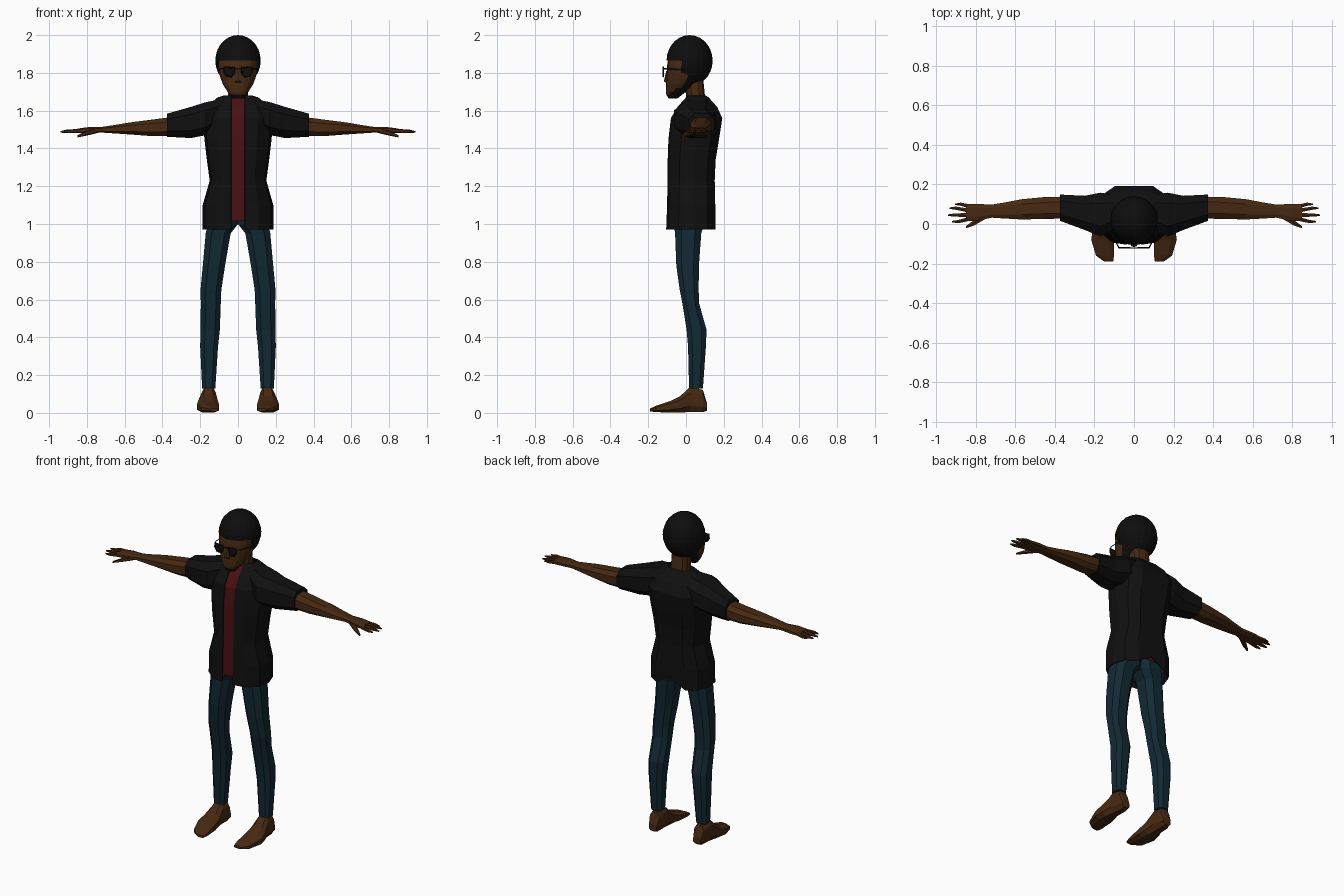
import bpy, bmesh, math
from mathutils import Vector

old = bpy.data.objects.get("Cube")
if old:
    bpy.data.objects.remove(old)


def material(name, rgb):
    m = bpy.data.materials.new(name)
    m.use_nodes = True
    m.diffuse_color = (*rgb, 1)
    bsdf = next(n for n in m.node_tree.nodes if n.type == 'BSDF_PRINCIPLED')
    bsdf.inputs["Base Color"].default_value = (*rgb, 1)
    bsdf.inputs["Roughness"].default_value = 0.9
    return m


skin = material("brown skin", (0.062, 0.022, 0.006))
black = material("black cloth", (0.005, 0.005, 0.005))
hair_black = material("black hair", (0.004, 0.004, 0.004))
red = material("dark red cloth", (0.068, 0.005, 0.006))
denim = material("blue denim", (0.006, 0.022, 0.034))
lens_dark = material("dark lens", (0.006, 0.004, 0.003))


def section(axis, pos, a0, a1, b0, b1, n=8, power=0.75):
    """Rounded box outline across the given axis; a and b are the other two axes."""
    pts = []
    for i in range(n):
        t = 2 * math.pi * (i + 0.5) / n
        c, s = math.cos(t), math.sin(t)
        a = (a0 + a1) / 2 + (a1 - a0) / 2 * math.copysign(abs(c) ** power, c)
        b = (b0 + b1) / 2 + (b1 - b0) / 2 * math.copysign(abs(s) ** power, s)
        p = [a, b]
        p.insert(axis, pos)
        pts.append(Vector(p))
    return pts


def loft(name, rings, mats, side=1, closed=True, caps=True, rule=None):
    """Skin a list of equal outlines; side=-1 mirrors to the other half."""
    bm = bmesh.new()
    rows = [[bm.verts.new((p.x * side, p.y, p.z)) for p in r] for r in rings]
    n = len(rows[0])
    for low, high in zip(rows, rows[1:]):
        for i in range(n if closed else n - 1):
            j = (i + 1) % n
            bm.faces.new((low[i], low[j], high[j], high[i]))
    if caps:
        bm.faces.new(rows[0])
        bm.faces.new(rows[-1])
        bmesh.ops.recalc_face_normals(bm, faces=bm.faces)
    if rule:
        for f in bm.faces:
            f.material_index = rule(f.calc_center_median())
    me = bpy.data.meshes.new(name)
    bm.to_mesh(me)
    bm.free()
    for m in mats:
        me.materials.append(m)
    ob = bpy.data.objects.new(name, me)
    bpy.context.collection.objects.link(ob)
    return ob


def tube(name, pts, radius, mat, cyclic=False):
    cu = bpy.data.curves.new(name, 'CURVE')
    cu.dimensions = '3D'
    cu.bevel_depth = radius
    cu.bevel_resolution = 0
    cu.use_fill_caps = True
    sp = cu.splines.new('POLY')
    sp.points.add(len(pts) - 1)
    for q, p in zip(sp.points, pts):
        q.co = (*p, 1)
    sp.use_cyclic_u = cyclic
    cu.materials.append(mat)
    ob = bpy.data.objects.new(name, cu)
    bpy.context.collection.objects.link(ob)
    return ob


# Torso profile: height, half width, front, back
torso = [(0.97, 0.187, -0.105, 0.155), (1.1, 0.187, -0.1, 0.155),
         (1.23, 0.15, -0.098, 0.152), (1.34, 0.165, -0.097, 0.157),
         (1.45, 0.178, -0.093, 0.175), (1.56, 0.185, -0.08, 0.192),
         (1.62, 0.165, -0.045, 0.165), (1.67, 0.108, 0.0, 0.12),
         (1.68, 0.075, 0.012, 0.105)]
GAP = 0.036


def shirt_ring(z, w, y0, y1):
    """Outline open at the front, running from the left edge round the back."""
    shape = [(0.58, 0.04), (0.93, 0.25), (1, 0.55), (0.86, 0.84), (0.52, 1)]
    half = [(GAP, y0)] + [(w * a, y0 + (y1 - y0) * b) for a, b in shape]
    full = half + [(0, y1)] + [(-x, y) for x, y in reversed(half)]
    return [Vector((x, y, z)) for x, y in full]


# Open short-sleeved shirt with a raised hem at the middle of the back
rings = [shirt_ring(*t) for t in torso]
for p in rings[0]:
    if p.y > 0:
        p.z += 0.06 * max(0, 1 - abs(p.x) / 0.1)
shirt = loft("open_shirt", rings, [black], closed=False, caps=False)
thick = shirt.modifiers.new("cloth", 'SOLIDIFY')
thick.thickness = 0.005
thick.offset = -1

# Red undershirt seen through the opening
inner = [(1.02, 0.185, -0.1, 0.155)] + torso[1:-1]
loft("undershirt", [shirt_ring(z - 0.005, w * 0.9, a + 0.004, b - 0.02)
                    for z, w, a, b in inner], [red], caps=False)

# Neck
loft("neck", [section(2, z, -w, w, a, b, 10) for z, w, a, b in
              [(1.6, 0.065, 0.01, 0.11), (1.68, 0.056, 0.0, 0.1),
               (1.78, 0.055, -0.01, 0.09)]], [skin])

# Head with a beard along the jaw and hairline behind the cheeks
head_rings = [(1.665, 0.03, -0.092, -0.045), (1.685, 0.045, -0.104, -0.02),
              (1.7, 0.056, -0.107, 0.0), (1.72, 0.069, -0.107, 0.03),
              (1.74, 0.081, -0.106, 0.05), (1.77, 0.093, -0.104, 0.075),
              (1.8, 0.101, -0.102, 0.09), (1.84, 0.105, -0.1, 0.1),
              (1.88, 0.102, -0.093, 0.1), (1.94, 0.06, -0.04, 0.08)]


def bearded(c):
    jaw = c.z < 1.69 + 0.5 * (c.y + 0.09)
    return int(jaw or c.y > -0.005 or c.z > 1.9)


loft("head", [section(2, z, -w, w, a, b, 18, 0.85) for z, w, a, b in head_rings],
     [skin, hair_black], rule=bearded)
loft("nose", [section(2, z, -w, w, a, -0.09, 6) for z, w, a in
              [(1.748, 0.016, -0.108), (1.757, 0.018, -0.117),
               (1.81, 0.008, -0.105)]], [skin])

# Hair: a rounded cap cut away over the face
bm = bmesh.new()
bmesh.ops.create_uvsphere(bm, u_segments=20, v_segments=14, radius=1)
for v in bm.verts:
    v.co = Vector((v.co.x * 0.12, v.co.y * 0.122 + 0.019, v.co.z * 0.135 + 1.865))
face_area = [f for f in bm.faces if f.calc_center_median().y < -0.005
             and f.calc_center_median().z < 1.872]
bmesh.ops.delete(bm, geom=face_area, context='FACES')
me = bpy.data.meshes.new("hair")
bm.to_mesh(me)
bm.free()
me.materials.append(hair_black)
hair = bpy.data.objects.new("hair", me)
bpy.context.collection.objects.link(hair)

# Glasses bridge
tube("glasses_bridge", [(-0.02, -0.121, 1.82), (0.02, -0.121, 1.82)], 0.003, black)

for side, tag in ((1, "left"), (-1, "right")):
    # Lens, rim and temple
    outline = [(0.018, 1.828), (0.074, 1.832), (0.076, 1.805),
               (0.06, 1.782), (0.035, 1.78), (0.02, 1.798)]
    rim = [Vector((x, -0.121, z)) for x, z in outline]
    loft(tag + "_lens", [rim, [p + Vector((0, 0.003, 0)) for p in rim]],
         [lens_dark], side)
    tube(tag + "_rim", [(p.x * side, p.y, p.z) for p in rim], 0.004, black, True)
    tube(tag + "_temple", [(0.076 * side, -0.121, 1.822), (0.092 * side, -0.09, 1.822),
                           (0.107 * side, 0.0, 1.815)], 0.003, black)

    # Sleeve: along x, then front, back, bottom, top
    sleeve = [(0.08, -0.02, 0.15, 1.52, 1.668), (0.17, -0.07, 0.165, 1.465, 1.65),
              (0.25, -0.035, 0.148, 1.45, 1.625), (0.375, 0.012, 0.153, 1.458, 1.588)]
    loft(tag + "_sleeve", [section(0, *s) for s in sleeve], [black], side)

    # Arm and palm
    arm = [(0.33, 0.025, 0.142, 1.465, 1.572), (0.45, 0.022, 0.14, 1.462, 1.556),
           (0.57, 0.02, 0.128, 1.472, 1.54), (0.65, 0.025, 0.112, 1.478, 1.526),
           (0.72, 0.03, 0.1, 1.483, 1.515), (0.79, 0.014, 0.104, 1.48, 1.514),
           (0.85, 0.012, 0.103, 1.48, 1.506)]
    loft(tag + "_arm", [section(0, *s) for s in arm], [skin], side)

    # Fingers and thumb: root y, tip x, tip y
    for k, (y, tx, ty) in enumerate([(0.091, 0.905, 0.1), (0.069, 0.932, 0.08),
                                     (0.046, 0.94, 0.045), (0.024, 0.92, 0.012)]):
        loft(f"{tag}_finger_{k + 1}",
             [section(0, 0.84, y - 0.011, y + 0.011, 1.482, 1.504, 6),
              section(0, tx - 0.03, ty - 0.009, ty + 0.009, 1.481, 1.499, 6),
              section(0, tx, ty - 0.004, ty + 0.004, 1.484, 1.492, 6)], [skin], side)
    loft(tag + "_thumb", [section(0, 0.75, 0.025, 0.055, 1.48, 1.508, 6),
                          section(0, 0.81, -0.01, 0.02, 1.466, 1.49, 6),
                          section(0, 0.85, -0.022, -0.01, 1.458, 1.47, 6)], [skin], side)

    # Trouser leg: height, inner, outer, front, back
    leg = [(1.07, -0.01, 0.14, -0.075, 0.11), (1.0, -0.005, 0.165, -0.07, 0.1),
           (0.95, 0.035, 0.175, -0.062, 0.085), (0.78, 0.065, 0.19, -0.055, 0.072),
           (0.65, 0.085, 0.202, -0.036, 0.07), (0.58, 0.088, 0.2, -0.022, 0.072),
           (0.44, 0.093, 0.202, 0.0, 0.112), (0.35, 0.103, 0.203, 0.008, 0.108),
           (0.13, 0.118, 0.192, 0.014, 0.092)]
    loft(tag + "_trouser_leg", [section(2, *s) for s in leg], [denim], side)

    # Bare foot: along y, then inner, outer, bottom, top
    foot = [(0.11, 0.125, 0.18, 0.01, 0.055), (0.09, 0.118, 0.188, 0.0, 0.125),
            (0.025, 0.115, 0.195, 0.0, 0.145), (-0.03, 0.105, 0.212, 0.0, 0.092),
            (-0.08, 0.098, 0.22, 0.0, 0.066), (-0.16, 0.098, 0.195, 0.003, 0.038),
            (-0.19, 0.104, 0.152, 0.008, 0.024)]
    loft(tag + "_foot", [section(1, *s) for s in foot], [skin], side)
